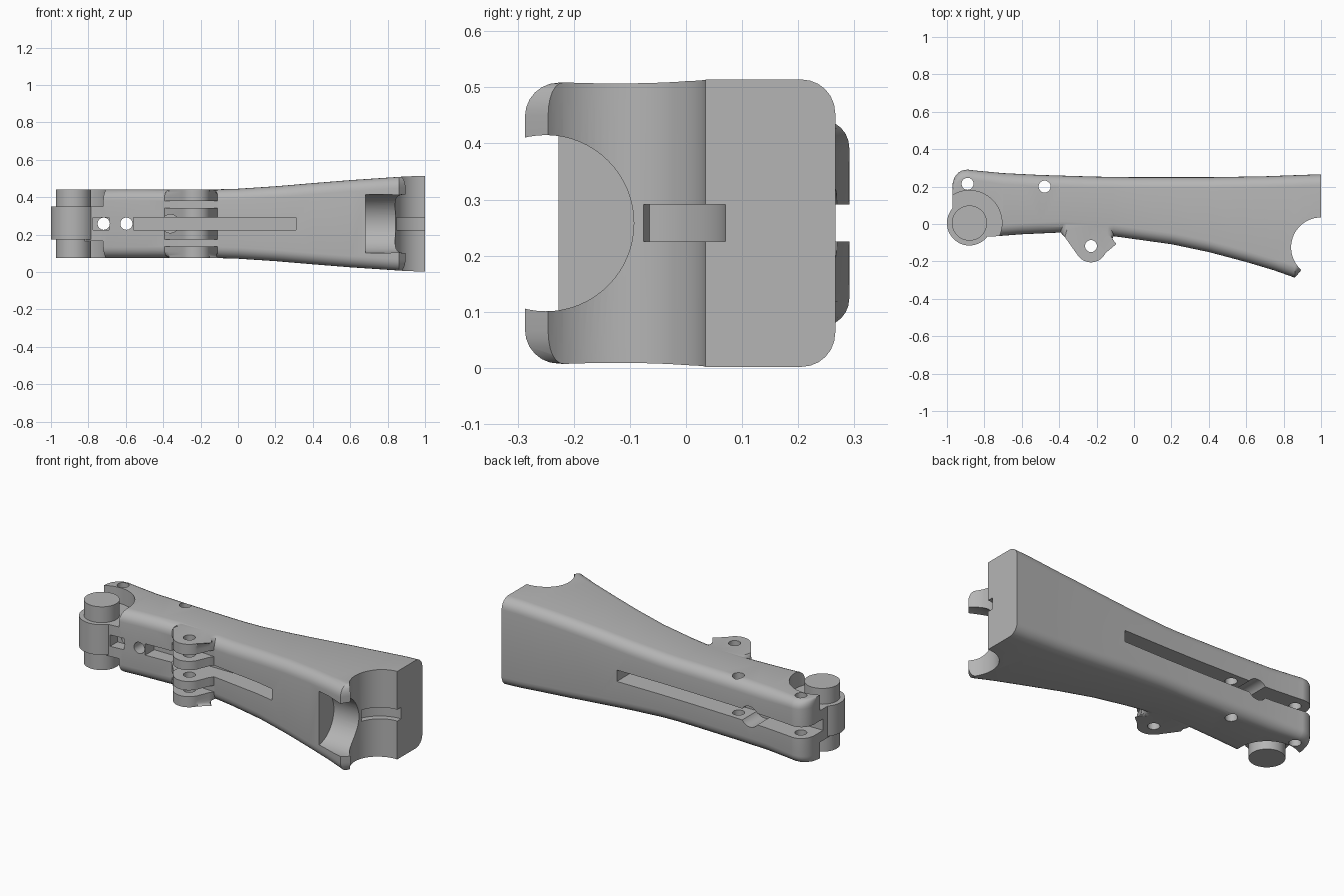
import bpy, bmesh
from math import sin, cos, pi, radians
from mathutils import Matrix, Vector

if "Cube" in bpy.data.objects:
    bpy.data.objects.remove(bpy.data.objects["Cube"])

MID = 0.258            # height of the symmetry plane
LOW, HIGH = 0.074, 0.442
SLOT = (0.225, 0.291)  # height range of the tendon slots

grey = bpy.data.materials.new("plain_grey")
grey.use_nodes = True
grey.diffuse_color = (0.46, 0.46, 0.46, 1)
grey.node_tree.nodes["Principled BSDF"].inputs["Base Color"].default_value = (0.46, 0.46, 0.46, 1)


def make(name, bm):
    bmesh.ops.recalc_face_normals(bm, faces=bm.faces)
    mesh = bpy.data.meshes.new(name)
    bm.to_mesh(mesh)
    bm.free()
    mesh.materials.append(grey)
    obj = bpy.data.objects.new(name, mesh)
    bpy.context.collection.objects.link(obj)
    return obj


def prism(name, outline, z0, z1, bevel=0):
    bm = bmesh.new()
    base = [bm.verts.new((x, y, z0)) for x, y in outline]
    top = [bm.verts.new((x, y, z1)) for x, y in outline]
    n = len(base)
    bm.faces.new(base)
    bm.faces.new(top)
    for i in range(n):
        j = (i + 1) % n
        bm.faces.new((base[i], base[j], top[j], top[i]))
    if bevel:
        rims = [e for e in bm.edges if abs(e.verts[0].co.z - e.verts[1].co.z) < 1e-5]
        bmesh.ops.bevel(bm, geom=rims, offset=bevel, segments=4, profile=0.5, affect='EDGES')
    return make(name, bm)


def box(name, x0, x1, y0, y1, z0, z1):
    return prism(name, [(x0, y0), (x1, y0), (x1, y1), (x0, y1)], z0, z1)


def arc(cx, cy, r, a0, a1, n):
    return [(cx + r * cos(radians(a0 + (a1 - a0) * i / n)),
             cy + r * sin(radians(a0 + (a1 - a0) * i / n))) for i in range(n + 1)]


def rod(name, axis, start, length, r, sides=48):
    bm = bmesh.new()
    direction = Vector({'X': (1, 0, 0), 'Y': (0, 1, 0), 'Z': (0, 0, 1)}[axis])
    turn = direction.to_track_quat('Z', 'Y').to_matrix().to_4x4()
    place = Matrix.Translation(Vector(start) + direction * length / 2)
    bmesh.ops.create_cone(bm, cap_ends=True, segments=sides, radius1=r, radius2=r,
                          depth=length, matrix=place @ turn)
    return make(name, bm)


def combine(target, other, operation):
    mod = target.modifiers.new("combine", 'BOOLEAN')
    mod.operation, mod.solver, mod.object = operation, 'EXACT', other
    bpy.context.view_layer.update()
    graph = bpy.context.evaluated_depsgraph_get()
    result = bpy.data.meshes.new_from_object(target.evaluated_get(graph))
    target.modifiers.clear()
    target.data = result
    bpy.data.objects.remove(other)


def curve(points, x):
    for (xa, a), (xb, b) in zip(points, points[1:]):
        if x <= xb:
            return a + (b - a) * max(0, x - xa) / (xb - xa)
    return points[-1][1]


# Body: rounded rectangles lofted along its length
front_line = [(-0.97, 0.005), (-0.88, 0.005), (-0.86, -0.066), (-0.77, -0.068), (-0.6, -0.055),
              (-0.38, -0.045), (-0.11, -0.065), (0.2, -0.108), (0.4, -0.15), (0.6, -0.203),
              (0.75, -0.248), (0.86, -0.287), (0.9, -0.24), (1, -0.1)]
back_line = [(-0.97, 0.215), (-0.96, 0.25), (-0.94, 0.274), (-0.92, 0.286), (-0.89, 0.291),
             (-0.85, 0.286), (-0.7, 0.272), (-0.5, 0.262), (-0.2, 0.253), (0, 0.25),
             (0.4, 0.25), (0.7, 0.255), (1, 0.266)]
half_height = [(-0.97, 0.184), (-0.1, 0.184), (0, 0.187), (0.2, 0.2), (0.4, 0.217),
               (0.6, 0.233), (0.9, 0.253), (1, 0.256)]
rounding = [(-0.97, 0.045), (-0.7, 0.06), (1, 0.06)]
stations = sorted({x for line in (front_line, back_line, half_height) for x, _ in line})

bm = bmesh.new()
rings = []
for x in stations:
    y0, y1 = curve(front_line, x), curve(back_line, x)
    h, r = curve(half_height, x), curve(rounding, x)
    corners = [(y1 - r, h - r, 0), (y0 + r, h - r, 90), (y0 + r, r - h, 180), (y1 - r, r - h, 270)]
    ring = [p for cy, cz, a in corners for p in arc(cy, cz, r, a, a + 90, 6)]
    rings.append([bm.verts.new((x, y, MID + z)) for y, z in ring])
for a, b in zip(rings, rings[1:]):
    for i in range(len(a)):
        j = (i + 1) % len(a)
        bm.faces.new((a[i], a[j], b[j], b[i]))
bm.faces.new(rings[0])
bm.faces.new(rings[-1])
body = make("finger_body", bm)

# Round clearance pockets above and below the knuckle
PX, PY = -0.88, 0.005
for z in (0.35, -0.034):
    combine(body, rod("pocket", 'Z', (PX, PY, z), 0.2, 0.174, 64), 'DIFFERENCE')

# Hinge lug split into four plates
outline = ([(-0.4, 0.03), (-0.392, -0.046), (-0.37, -0.07)]
           + arc(-0.23, -0.12, 0.085, 215, 335, 16)
           + [(-0.125, -0.09), (-0.11, -0.068), (-0.1, 0.03)])
lug = prism("hinge_lug", outline, LOW + 0.001, HIGH - 0.001, 0.035)
for z0, z1 in ((0.137, 0.174), (0.23, 0.286), (0.342, 0.379)):
    combine(lug, box("gap", -0.5, 0, -0.3, -0.04, z0, z1), 'DIFFERENCE')
combine(body, lug, 'UNION')

# Knuckle and its pivot pin
combine(body, rod("knuckle", 'Z', (PX, PY, 0.174), 0.176, 0.12, 64), 'UNION')
combine(body, rod("pivot_pin", 'Z', (PX, PY, LOW), HIGH - LOW, 0.094), 'UNION')

# Saddle at the wide end, with its groove and the round finger-pad recess
SX, SY = 1.0, -0.125
cutters = [
    rod("saddle", 'Z', (SX, SY, -0.2), 1, 0.16, 80),
    prism("saddle_groove", arc(SX, SY, 0.195, 80, 162, 16) + [(SX, SY)], *SLOT),
    rod("pad_recess", 'X', (0.682, -0.25, MID), 0.5, 0.157, 64),
]

# Tendon slots: along the back, along the front, and beside the knuckle
cutters += [
    box("back_slot", -1.1, 0.27, 0.126, 0.5, *SLOT),
    box("front_slot", -0.56, 0.31, -0.4, 0.03, *SLOT),
    box("knuckle_slot", -0.775, -0.69, -0.4, 0.0, *SLOT),
]

# Pin holes across the body
for x, y in ((-0.89, 0.215), (-0.478, 0.2), (-0.23, -0.118)):
    cutters.append(rod("pin_hole", 'Z', (x, y, -0.2), 1, 0.032, 32))

# Tendon holes from front to back, a counterbore and a blind hole
for x in (-0.718, -0.597):
    cutters.append(rod("tendon_hole", 'Y', (x, -0.5, MID), 1, 0.0325, 32))
cutters.append(rod("counterbore", 'Y', (-0.597, 0.13, MID), 0.4, 0.06, 32))
cutters.append(rod("blind_hole", 'Y', (-0.362, -0.5, MID), 0.51, 0.049, 32))

for cutter in cutters:
    combine(body, cutter, 'DIFFERENCE')

# Smooth curved faces while keeping edges sharp
bpy.ops.object.select_all(action='DESELECT')
body.select_set(True)
bpy.context.view_layer.objects.active = body
bpy.ops.object.shade_smooth_by_angle(angle=radians(30))
